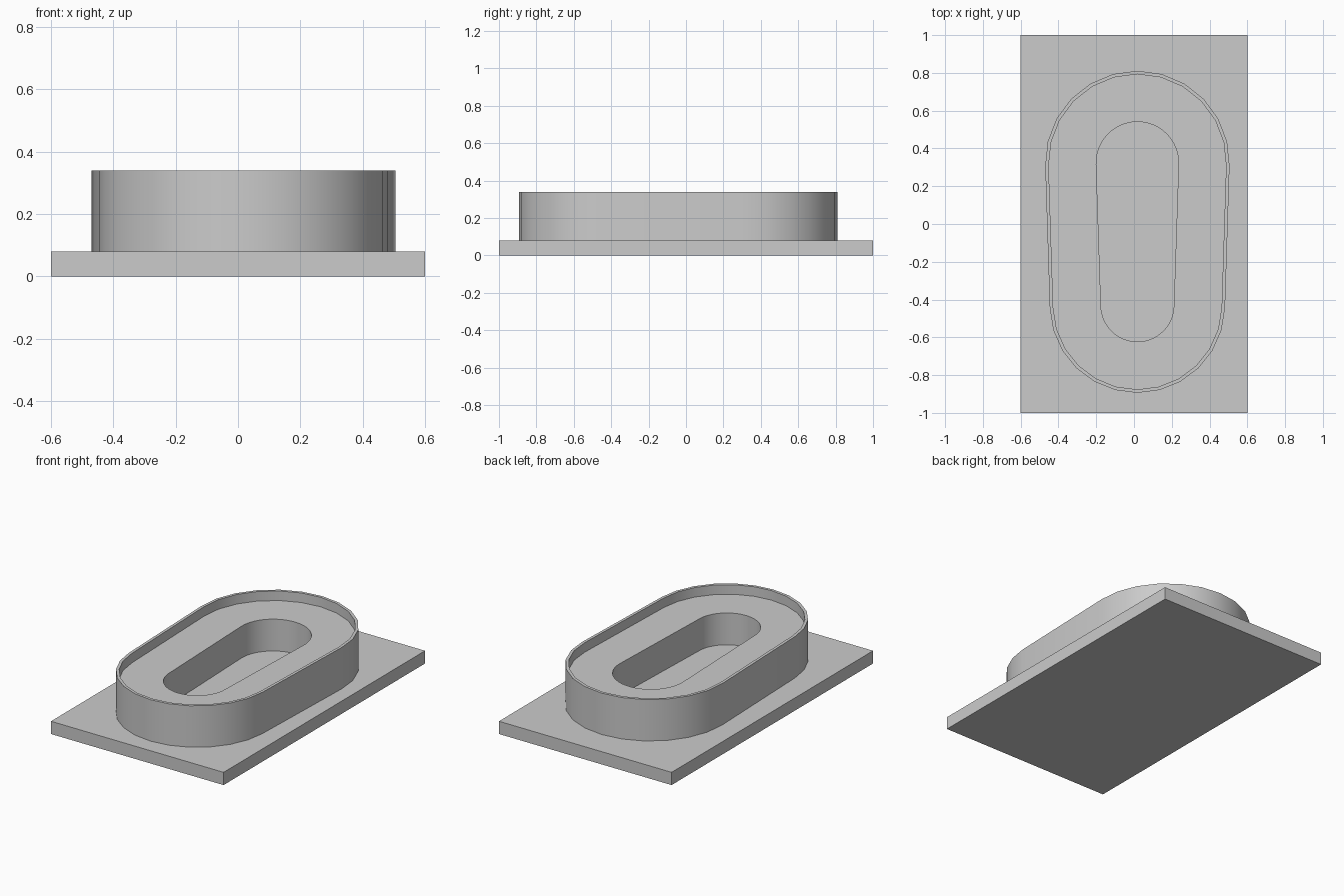
import bpy, bmesh, math

if "Cube" in bpy.data.objects:
    bpy.data.objects.remove(bpy.data.objects["Cube"])

CX, Y_BACK, Y_FRONT = 0.018, 0.323, -0.43   # centres of the two end arcs


def outline(r_back, r_front, segs):
    """Slightly tapered slot outline, counter-clockwise."""
    tilt = math.asin((r_back - r_front) / (Y_BACK - Y_FRONT))
    pts = []
    for r, cy, start, sweep in ((r_back, Y_BACK, -tilt, math.pi + 2 * tilt),
                                (r_front, Y_FRONT, math.pi + tilt, math.pi - 2 * tilt)):
        for i in range(segs + 1):
            a = start + sweep * i / segs
            pts.append((CX + r * math.cos(a), cy + r * math.sin(a)))
    return pts


def ring(bm, pts, z):
    vs = [bm.verts.new((x, y, z)) for x, y in pts]
    es = [bm.edges.new((vs[i], vs[(i + 1) % len(vs)])) for i in range(len(vs))]
    return vs, es


def bridge(bm, a, b):
    n = len(a)
    for i in range(n):
        j = (i + 1) % n
        bm.faces.new((a[i], a[j], b[j], b[i]))


def finish(bm, name):
    bmesh.ops.recalc_face_normals(bm, faces=bm.faces[:])
    me = bpy.data.meshes.new(name)
    bm.to_mesh(me)
    bm.free()
    ob = bpy.data.objects.new(name, me)
    bpy.context.collection.objects.link(ob)
    return ob


# Base plate
bm = bmesh.new()
bmesh.ops.create_cube(bm, size=1)
for v in bm.verts:
    v.co = (v.co.x * 1.2, v.co.y * 2, (v.co.z + 0.5) * 0.08)
finish(bm, "base_plate")

# Raised oval body: outer wall, thin lip, recessed deck and a slot down to the plate
outer = outline(0.488, 0.464, 12)
inner = outline(0.470, 0.446, 12)
slot = outline(0.218, 0.193, 32)
bm = bmesh.new()
o0, o0e = ring(bm, outer, 0.08)
o1, _ = ring(bm, outer, 0.34)
i1, _ = ring(bm, inner, 0.34)
i0, deck_edges = ring(bm, inner, 0.28)
s1, slot_edges = ring(bm, slot, 0.28)
s0, s0e = ring(bm, slot, 0.08)
for a, b in ((o0, o1), (o1, i1), (i1, i0), (s1, s0)):
    bridge(bm, a, b)
for edges in (deck_edges + slot_edges, o0e + s0e):
    bmesh.ops.triangle_fill(bm, edges=edges, use_beauty=True, normal=(0, 0, 1))
body = finish(bm, "oval_body")

# Smooth walls, sharp rims
bpy.context.view_layer.objects.active = body
body.select_set(True)
bpy.ops.object.shade_smooth_by_angle(angle=math.radians(30))
